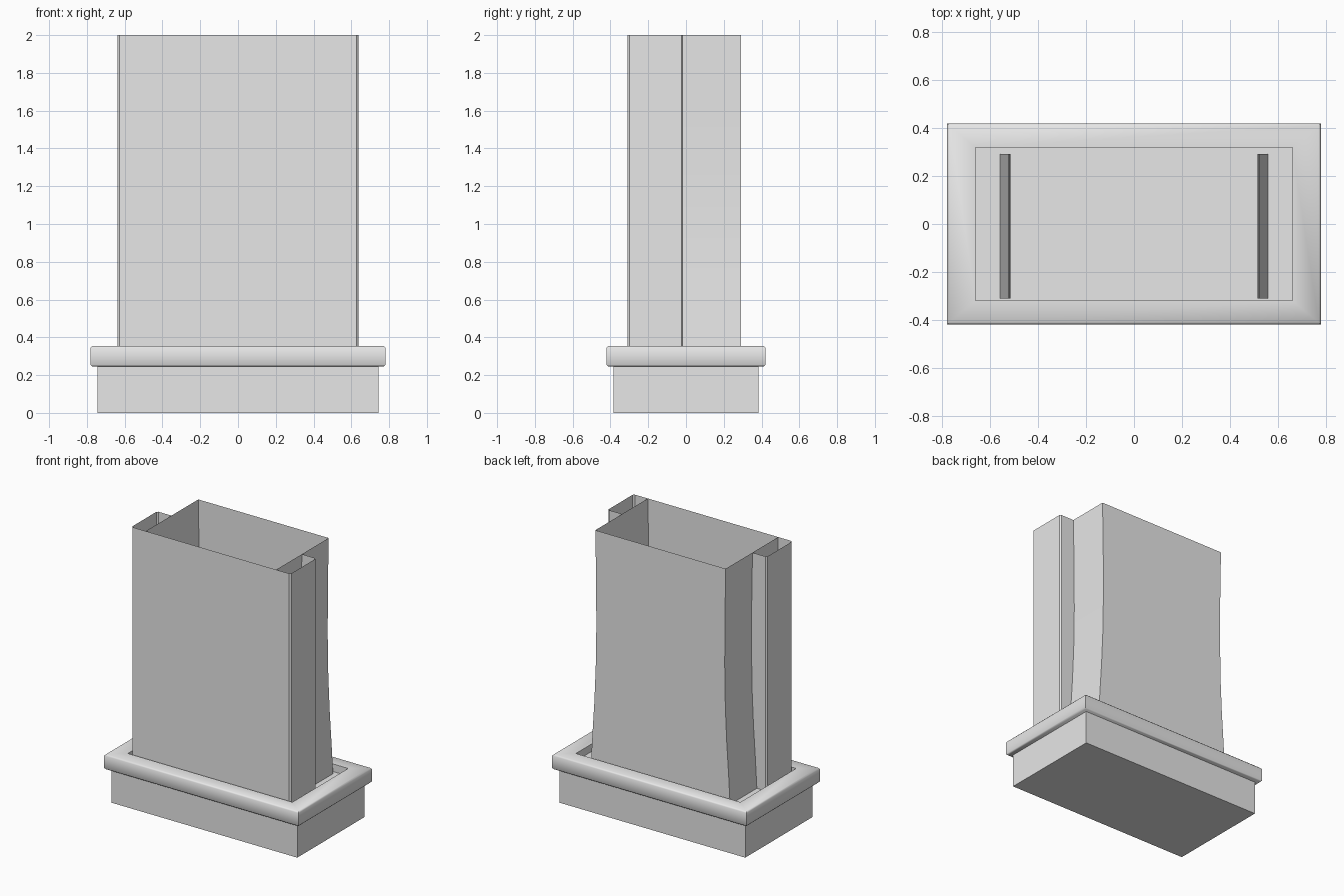
import bpy
import math

if "Cube" in bpy.data.objects:
    bpy.data.objects.remove(bpy.data.objects["Cube"], do_unlink=True)

grey = bpy.data.materials.new("plain_grey")
grey.use_nodes = True
colour = (0.8, 0.8, 0.8, 1)
grey.diffuse_color = colour
grey.node_tree.nodes["Principled BSDF"].inputs["Base Color"].default_value = colour


def loft(name, rows, closed, caps=(), angle=30):
    """Skin equal-length rows of points, with optional end caps."""
    n = len(rows[0])
    verts = [p for row in rows for p in row]
    faces = []
    for r in range(len(rows) - 1):
        for i in range(n if closed else n - 1):
            j = (i + 1) % n
            faces.append((r * n + i, r * n + j, (r + 1) * n + j, (r + 1) * n + i))
    if "bottom" in caps:
        faces.append(tuple(reversed(range(n))))
    if "top" in caps:
        faces.append(tuple(range(len(verts) - n, len(verts))))
    mesh = bpy.data.meshes.new(name)
    mesh.from_pydata(verts, [], faces)
    mesh.materials.append(grey)
    obj = bpy.data.objects.new(name, mesh)
    bpy.context.collection.objects.link(obj)
    bpy.ops.object.select_all(action="DESELECT")
    obj.select_set(True)
    bpy.context.view_layer.objects.active = obj
    bpy.ops.object.shade_smooth_by_angle(angle=math.radians(angle))
    return obj


def rectangle(hx, hy, z):
    return [(-hx, -hy, z), (hx, -hy, z), (hx, hy, z), (-hx, hy, z)]


# Plinth block
loft("plinth", [rectangle(0.745, 0.385, z) for z in (0, 0.247)], True, ("bottom", "top"))

# Chamfered rim with a sunken floor
rim_profile = [(0.77, 0.41, 0.245), (0.78, 0.42, 0.255), (0.78, 0.42, 0.345),
               (0.77, 0.41, 0.355), (0.66, 0.32, 0.355), (0.66, 0.32, 0.3)]
loft("rim", [rectangle(*p) for p in rim_profile], True, ("bottom", "top"), 50)

# Open shaft walls, gently waisted in width
FRONT, BACK, STEP, TOP = -0.31, 0.292, -0.015, 2.0
waist = [(0.3, 0.558), (0.5, 0.547), (0.75, 0.531), (1.0, 0.52),
         (1.3, 0.515), (1.65, 0.517), (TOP, 0.523)]
loft("shaft_walls",
     [[(w, FRONT, z), (w, BACK, z), (-w, BACK, z), (-w, FRONT, z)] for z, w in waist],
     False)

# Wider front panel that wraps round both sides and returns to the shaft
def front_path(w, z):
    c, hx = 0.01, 0.638
    right = [(hx - c, FRONT), (hx, FRONT + c), (hx, STEP - c), (hx - c, STEP), (w, STEP)]
    left = [(-x, y) for x, y in reversed(right)]
    return [(x, y, z) for x, y in left + right]


loft("front_panel", [front_path(w, z) for z, w in waist], False)
